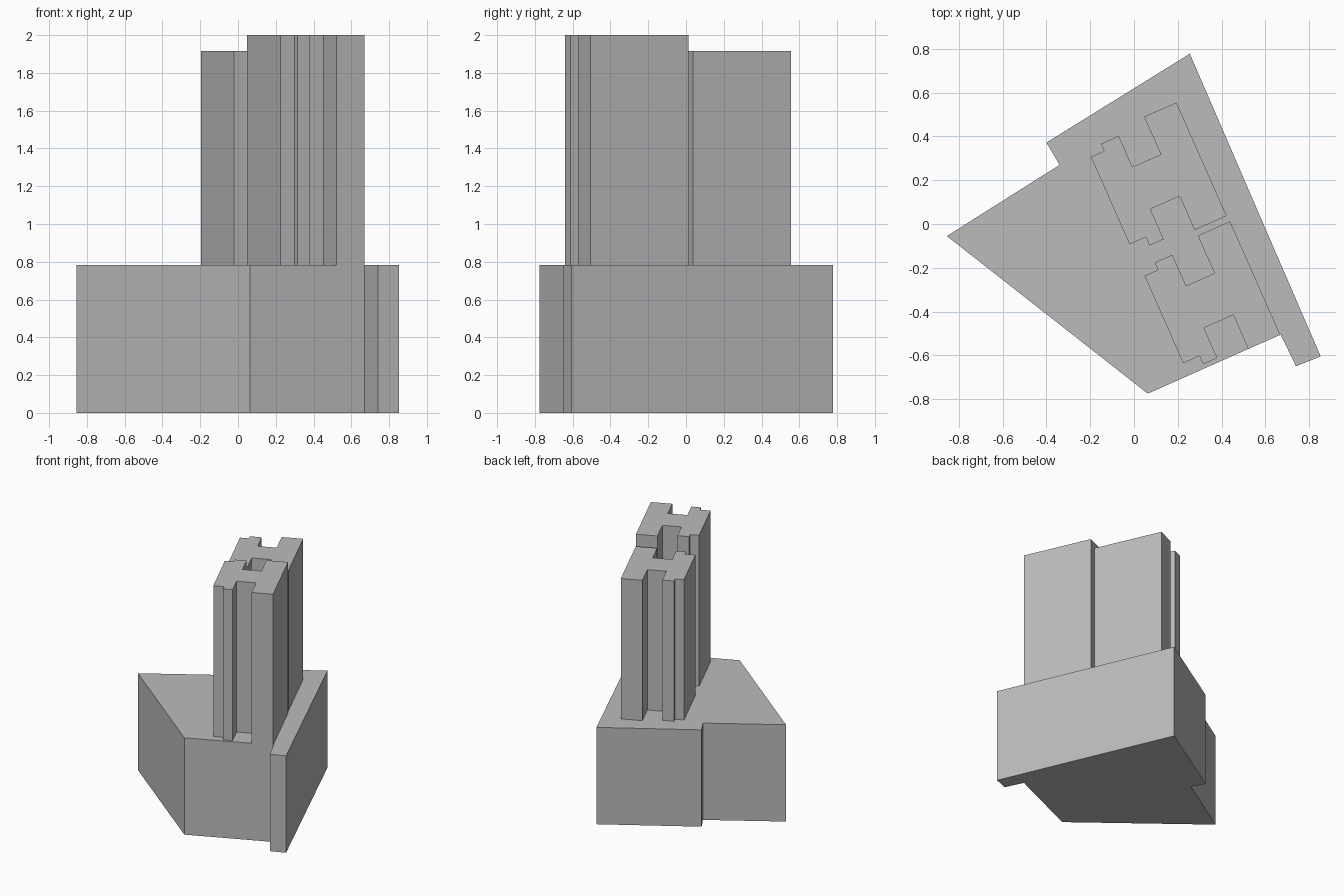
import bpy
import bmesh
from math import radians
from mathutils import Matrix, Vector

cube = bpy.data.objects.get("Cube")
if cube:
    bpy.data.objects.remove(cube, do_unlink=True)

# Single plain concrete colour
concrete = bpy.data.materials.new("concrete_grey")
concrete.use_nodes = True
GREY = (0.5, 0.5, 0.5, 1)
concrete.diffuse_color = GREY
concrete.node_tree.nodes["Principled BSDF"].inputs["Base Color"].default_value = GREY


def prism(name, outline, bottom, top, matrix=Matrix.Identity(4)):
    """Extrude a closed plan outline between two heights."""
    bm = bmesh.new()
    verts = [bm.verts.new(matrix @ Vector((x, y, bottom))) for x, y in outline]
    base = bm.faces.new(verts)
    extruded = bmesh.ops.extrude_face_region(bm, geom=[base], use_keep_orig=True)
    moved = [g for g in extruded["geom"] if isinstance(g, bmesh.types.BMVert)]
    bmesh.ops.translate(bm, verts=moved, vec=(0, 0, top - bottom))
    bmesh.ops.recalc_face_normals(bm, faces=bm.faces)
    mesh = bpy.data.meshes.new(name)
    bm.to_mesh(mesh)
    bm.free()
    mesh.materials.append(concrete)
    obj = bpy.data.objects.new(name, mesh)
    bpy.context.collection.objects.link(obj)
    return obj


PODIUM_TOP = 0.782

# Podium with a projecting fin at the front and a notch at the back
podium = [(-0.855, -0.055), (0.063, -0.775), (0.67, -0.505), (0.74, -0.65),
          (0.853, -0.605), (0.255, 0.778), (-0.4, 0.372), (-0.34, 0.27)]
prism("podium", podium, 0, PODIUM_TOP)

# Tower plan in its own square axes: a long slab with recessed light wells
tower = [(0, 0), (0, 0.437), (0.067, 0.437), (0.067, 0.473),
         (0.155, 0.473), (0.155, 0.318), (0.297, 0.318), (0.297, 0.506),
         (0.458, 0.506), (0.458, -0.061), (0.298, -0.061), (0.298, 0.109),
         (0.152, 0.109), (0.152, -0.041), (0.081, -0.041), (0.081, 0)]

# Two matching towers, turned to follow the podium's long side
turn = Matrix.Rotation(radians(23.9), 4, "Z")
for name, corner, top in (("rear_tower", (-0.02, -0.093, 0), 1.915),
                          ("front_tower", (0.225, -0.636, 0), 2.0)):
    prism(name, tower, PODIUM_TOP, top, Matrix.Translation(corner) @ turn)
